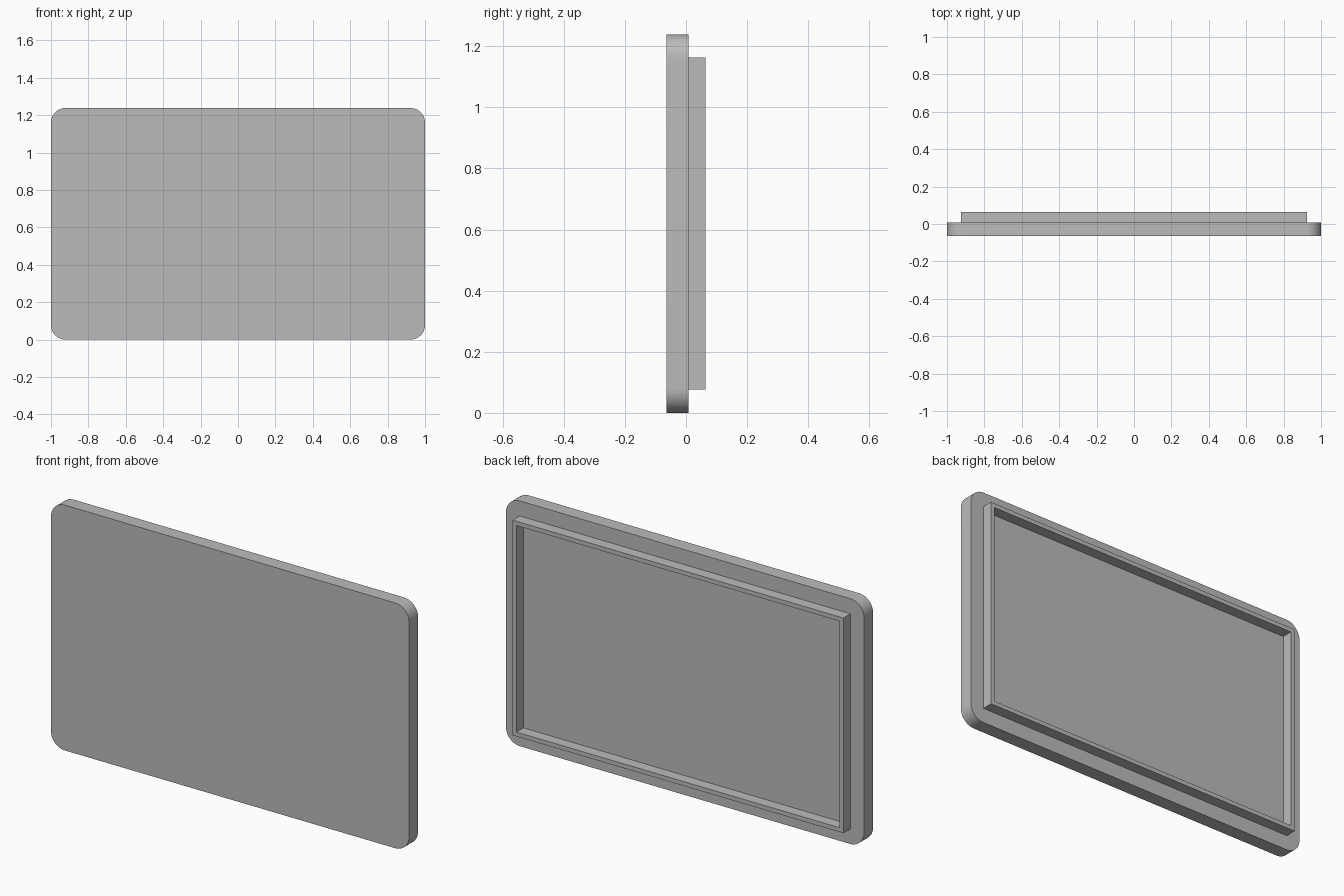
import bpy
import bmesh
from math import radians
from mathutils import Matrix, Vector

default = bpy.data.objects.get("Cube")
if default:
    bpy.data.objects.remove(default, do_unlink=True)

HEIGHT = 1.238
FRONT, SEAM, BACK = -0.064, 0.008, 0.064
MARGIN = 0.076        # plate edge to rim
WALL = 0.031          # rim thickness
RADIUS = 0.078        # plate corner radius

grey = bpy.data.materials.new("plain grey")
grey.use_nodes = True
grey.diffuse_color = (0.5, 0.5, 0.5, 1)
grey.node_tree.nodes["Principled BSDF"].inputs["Base Color"].default_value = (0.5, 0.5, 0.5, 1)


def box(x, y0, y1, z0, z1):
    """Box mesh spanning -x..x, y0..y1, z0..z1."""
    bm = bmesh.new()
    place = Matrix.Translation((0, (y0 + y1) / 2, (z0 + z1) / 2))
    size = Matrix.Diagonal((2 * x, y1 - y0, z1 - z0, 1))
    bmesh.ops.create_cube(bm, size=1, matrix=place @ size)
    bm.normal_update()
    return bm


def finish(bm, name):
    bmesh.ops.recalc_face_normals(bm, faces=bm.faces)
    mesh = bpy.data.meshes.new(name)
    bm.to_mesh(mesh)
    bm.free()
    mesh.materials.append(grey)
    obj = bpy.data.objects.new(name, mesh)
    bpy.context.collection.objects.link(obj)
    return obj


# Plate: box with its four front-to-back edges rounded
bm = box(1, FRONT, SEAM, 0, HEIGHT)
corners = [e for e in bm.edges
           if abs((e.verts[0].co - e.verts[1].co).normalized().y) > 0.9]
bmesh.ops.bevel(bm, geom=corners, offset=RADIUS, segments=12, profile=0.5,
                affect='EDGES')
plate = finish(bm, "cover_plate")
bpy.ops.object.select_all(action='DESELECT')
plate.select_set(True)
bpy.context.view_layer.objects.active = plate
bpy.ops.object.shade_smooth_by_angle(angle=radians(30))

# Rim: square-cornered frame standing on the back of the plate
bm = box(1 - MARGIN, SEAM, BACK, MARGIN, HEIGHT - MARGIN)
back = next(f for f in bm.faces if f.normal.y > 0.9)
base = next(f for f in bm.faces if f.normal.y < -0.9)
bmesh.ops.inset_region(bm, faces=[back], thickness=WALL)
sunk = bmesh.ops.extrude_face_region(bm, geom=[back])["geom"]
bmesh.ops.translate(bm, vec=Vector((0, SEAM - BACK, 0)),
                    verts=[v for v in sunk if isinstance(v, bmesh.types.BMVert)])
# Leave the frame open where it meets the plate
hidden = [base] + [f for f in sunk if isinstance(f, bmesh.types.BMFace)]
if back.is_valid:
    hidden.append(back)
bmesh.ops.delete(bm, geom=list(set(hidden)), context='FACES')
finish(bm, "back_rim")
